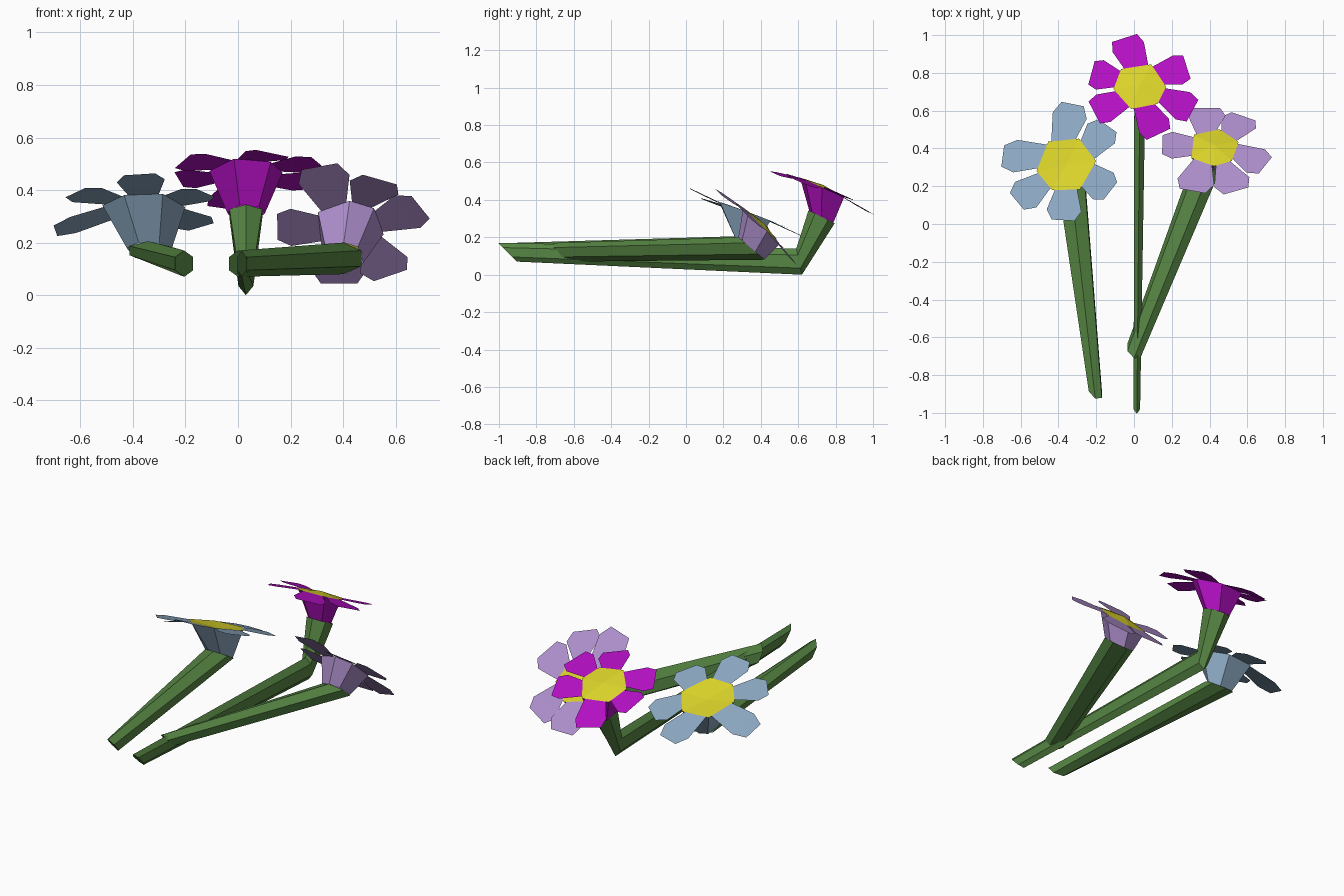
import bpy, math
from mathutils import Vector as V

if "Cube" in bpy.data.objects:
    bpy.data.objects.remove(bpy.data.objects["Cube"])


def material(name, rgb):
    m = bpy.data.materials.new(name)
    m.diffuse_color = (*[c ** 2.2 for c in rgb], 1)
    m.use_nodes = True
    m.node_tree.nodes["Principled BSDF"].inputs["Base Color"].default_value = m.diffuse_color
    return m


def add(name, verts, faces, mat):
    me = bpy.data.meshes.new(name)
    me.from_pydata([tuple(v) for v in verts], [], faces)
    me.materials.append(mat)
    ob = bpy.data.objects.new(name, me)
    bpy.context.collection.objects.link(ob)
    return ob


def loft(name, rings, mat, caps=True):
    n = len(rings[0])
    verts = [p for r in rings for p in r]
    faces = [(k * n + i, k * n + (i + 1) % n, (k + 1) * n + (i + 1) % n, (k + 1) * n + i)
             for k in range(len(rings) - 1) for i in range(n)]
    if caps:
        faces += [tuple(range(n))[::-1], tuple(range(len(verts) - n, len(verts)))]
    return add(name, verts, faces, mat)


def ring(c, a, b, angles):
    c, a, b = V(c), V(a), V(b)
    return [c + a * math.cos(t) + b * math.sin(t) for t in angles]


HEX = [math.radians(30 + 60 * i) for i in range(6)]
green = material("stem_green", (0.34, 0.52, 0.27))
yellow = material("centre_yellow", (0.85, 0.82, 0.18))


def flower(prefix, rgb, stem, centre, slope, r, tips, widths, bulge):
    mat = material(prefix + "_petal", rgb)
    # faceted stem; its last ring is the base of the cup
    loft(prefix + "_stem", [ring(*s, HEX) for s in stem], green)

    # frame of the flower face
    c = V(centre)
    n = V((-slope[0], -slope[1], 1)).normalized()
    u = V((1, 0, slope[0])).normalized()
    v = n.cross(u)
    tips = sorted((V(t) for t in tips),
                  key=lambda t: math.atan2((t - c).dot(v), (t - c).dot(u)))
    ang = [math.atan2((t - c).dot(v), (t - c).dot(u)) for t in tips]
    # rim corners lie halfway between neighbouring petals
    rim_ang = [(ang[i] + ang[i - 1] - (2 * math.pi if i == 0 else 0)) / 2 for i in range(len(ang))]
    rim = ring(c, u * r, v * r, rim_ang)

    # cup and yellow centre
    loft(prefix + "_cup", [ring(*stem[-1], rim_ang), rim], mat, caps=False)
    k = len(rim)
    add(prefix + "_centre", rim + [c + n * bulge],
        [(i, (i + 1) % k, k) for i in range(k)], yellow)

    # petals: narrow at the rim, widest near the end, blunt tip
    verts, faces = [], []
    for i, t in enumerate(tips):
        p, q = rim[i], rim[(i + 1) % k]
        base = (p + q) / 2
        d = t - base
        side = n.cross(d).normalized()
        mid = base + d * 0.68
        s = len(verts)
        verts += [p.lerp(q, 0.1), mid - side * widths[0], t - side * widths[1],
                  t + side * widths[1], mid + side * widths[0], q.lerp(p, 0.1)]
        faces += [(s, s + 1, s + 4, s + 5), (s + 1, s + 2, s + 3, s + 4)]
    add(prefix + "_petals", verts, faces, mat)


# middle flower with bent stem
flower("middle_flower", (0.70, 0.09, 0.76),
       [((0.015, -0.955, 0.12), (0.02, 0, 0), (0, 0.05, -0.05)),
        ((0.03, 0.605, 0.07), (0.033, 0, 0), (0, 0.015, -0.07)),
        ((0.03, 0.725, 0.31), (0.072, 0, 0), (0, 0.07, -0.035))],
       (0.03, 0.73, 0.465), (0, -0.45), 0.14,
       [(-0.05, 0.985, 0.33), (0.28, 0.83, 0.43), (0.31, 0.60, 0.50),
        (0.13, 0.475, 0.54), (-0.21, 0.59, 0.51), (-0.225, 0.80, 0.44)],
       (0.088, 0.07), 0.015)

# left flower
flower("left_flower", (0.54, 0.65, 0.75),
       [((-0.205, -0.88, 0.12), (0.04, -0.02, 0), (0, 0.045, -0.05)),
        ((-0.34, 0.31, 0.17), (0.085, 0, 0), (0, 0.055, -0.035))],
       (-0.36, 0.315, 0.335), (0.04, -0.36), 0.16,
       [(-0.325, 0.635, 0.20), (-0.14, 0.52, 0.26), (-0.125, 0.175, 0.39),
        (-0.375, 0.02, 0.46), (-0.62, 0.12, 0.39), (-0.695, 0.36, 0.245)],
       (0.092, 0.06), -0.015)

# right flower
flower("right_flower", (0.68, 0.56, 0.80),
       [((0.0, -0.67, 0.12), (0.04, -0.02, 0), (0, 0.04, -0.05)),
        ((0.40, 0.35, 0.14), (0.08, 0, 0), (0, 0.07, -0.06))],
       (0.42, 0.405, 0.26), (0, -1.0), 0.14,
       [(0.385, 0.615, 0.045), (0.58, 0.57, 0.075), (0.695, 0.31, 0.335),
        (0.54, 0.175, 0.44), (0.31, 0.175, 0.49), (0.15, 0.42, 0.26)],
       (0.1, 0.07), 0.02)
